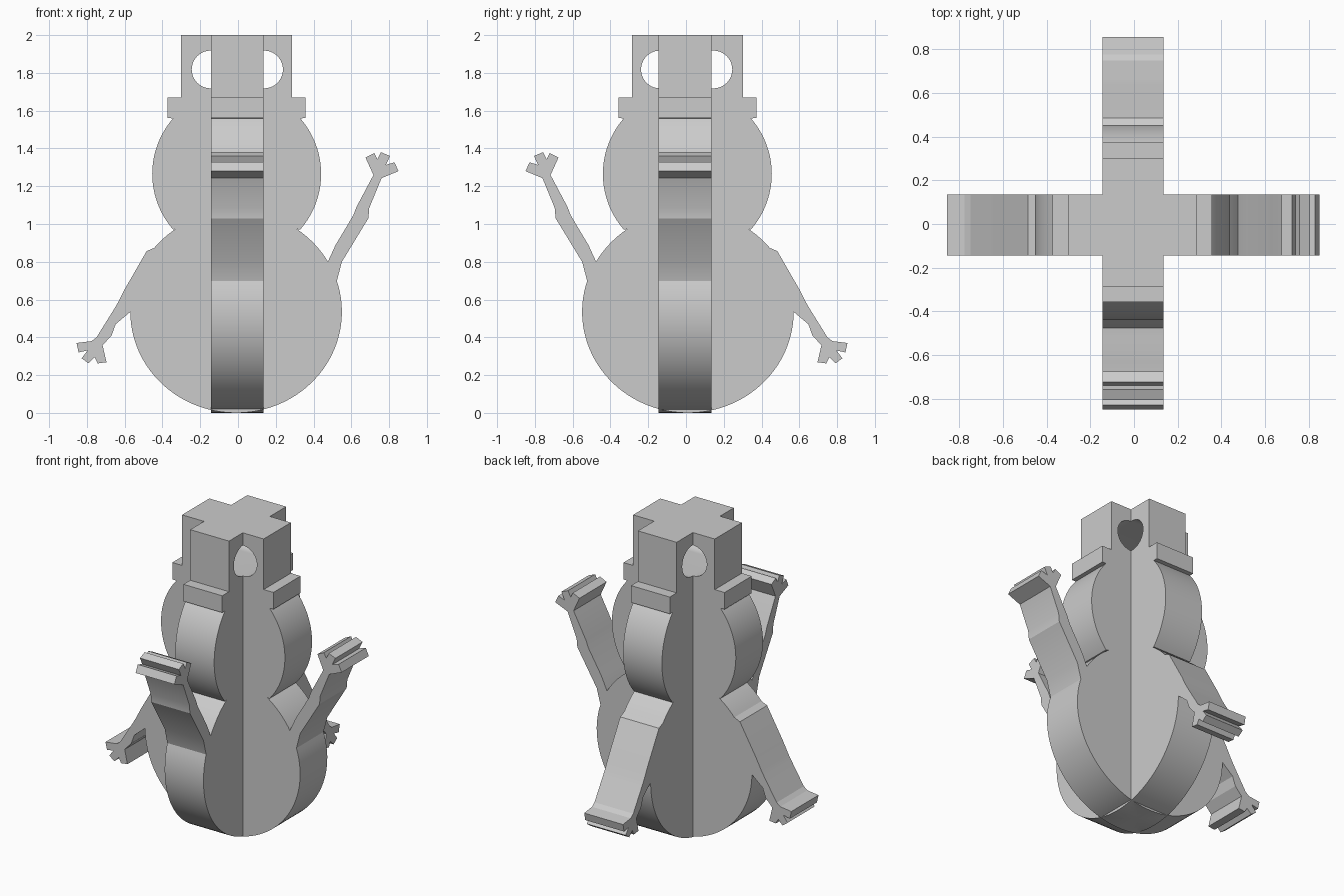
import bpy
import bmesh
from math import pi, sin, cos
from mathutils import Matrix

cube = bpy.data.objects.get("Cube")
if cube:
    bpy.data.objects.remove(cube, do_unlink=True)

grey = bpy.data.materials.new("plain grey")
grey.use_nodes = True
grey.diffuse_color = (0.6, 0.6, 0.6, 1)
grey.node_tree.nodes["Principled BSDF"].inputs["Base Color"].default_value = grey.diffuse_color


def arc(cx, cz, rx, rz, start, end, steps):
    """Points along part of an ellipse, angles in radians."""
    angles = [start + (end - start) * i / steps for i in range(steps + 1)]
    return [(cx + rx * cos(a), cz + rz * sin(a)) for a in angles]


def body(start, end, steps):
    return arc(-0.01, 0.535, 0.56, 0.535, start, end, steps)


def head(start, end, steps):
    return arc(-0.007, 1.265, 0.447, 0.447, start, end, steps)


# Twig arms with three stubby fingers
raised_arm = [(.55, .80), (.69, 1.03), (.695, 1.085), (.76, 1.243),
              (.85, 1.28), (.828, 1.327), (.782, 1.312),
              (.805, 1.36), (.757, 1.38), (.738, 1.342),
              (.722, 1.375), (.675, 1.352), (.717, 1.259),
              (.627, 1.09), (.611, 1.047), (.516, .888)]
lowered_arm = [(-.484, .856), (-.60, .654), (-.638, .58), (-.66, .543),
               (-.749, .40), (-.775, .38), (-.855, .37),
               (-.844, .32), (-.796, .331), (-.828, .289),
               (-.791, .262), (-.759, .294), (-.743, .262),
               (-.696, .268), (-.717, .358), (-.669, .41), (-.648, .469)]

# Top hat with brim
hat = [(.357, 1.56), (.357, 1.67), (.287, 1.67), (.287, 2),
       (-.302, 2), (-.302, 1.67), (-.373, 1.67), (-.373, 1.56)]

outline = (body(-pi, .31, 60) + raised_arm + body(.52, .96, 8)
           + head(-.72, .72, 28) + hat + head(pi - .72, pi + .72, 28)
           + body(pi - .96, pi - .686, 6) + lowered_arm)

# Rounded slot through the hat
slot = (arc(.138, 1.818, .1, .1, -pi / 2, pi / 2, 20)
        + arc(-.145, 1.818, .1, .1, pi / 2, 3 * pi / 2, 20))


def make_slab(name, offset, turn):
    """Thick upright snowman cut-out, turned about the vertical axis."""
    curve = bpy.data.curves.new(name, "CURVE")
    curve.dimensions = "2D"
    curve.fill_mode = "BOTH"
    curve.extrude = 0.14
    for points in (outline, slot):
        spline = curve.splines.new("POLY")
        spline.points.add(len(points) - 1)
        for point, (u, z) in zip(spline.points, points):
            point.co = (u, z, 0, 1)
        spline.use_cyclic_u = True
    temp = bpy.data.objects.new(name + "_curve", curve)
    bpy.context.collection.objects.link(temp)
    bpy.context.view_layer.update()
    mesh = bpy.data.meshes.new_from_object(temp)
    bpy.data.objects.remove(temp, do_unlink=True)

    bm = bmesh.new()
    bm.from_mesh(mesh)
    bmesh.ops.remove_doubles(bm, verts=bm.verts, dist=0.0005)
    place = (Matrix.Translation(offset) @ Matrix.Rotation(turn, 4, "Z")
             @ Matrix.Rotation(pi / 2, 4, "X"))
    bmesh.ops.transform(bm, matrix=place, verts=bm.verts)
    bmesh.ops.recalc_face_normals(bm, faces=bm.faces)
    bm.to_mesh(mesh)
    bm.free()
    mesh.materials.clear()
    mesh.materials.append(grey)
    obj = bpy.data.objects.new(name, mesh)
    bpy.context.collection.objects.link(obj)
    return obj


# Two identical cut-outs crossing at right angles
snowman = make_slab("crossed_snowman", (0, -.005, 0), 0)
side_slab = make_slab("side_slab", (-.004, 0, 0), -pi / 2)

# Merge them into one solid
union = snowman.modifiers.new("join_slabs", "BOOLEAN")
union.operation = "UNION"
union.solver = "EXACT"
union.object = side_slab
bpy.ops.object.select_all(action="DESELECT")
snowman.select_set(True)
bpy.context.view_layer.objects.active = snowman
bpy.ops.object.modifier_apply(modifier=union.name)
bpy.data.objects.remove(side_slab, do_unlink=True)
bpy.ops.object.shade_smooth_by_angle(angle=pi / 9)
